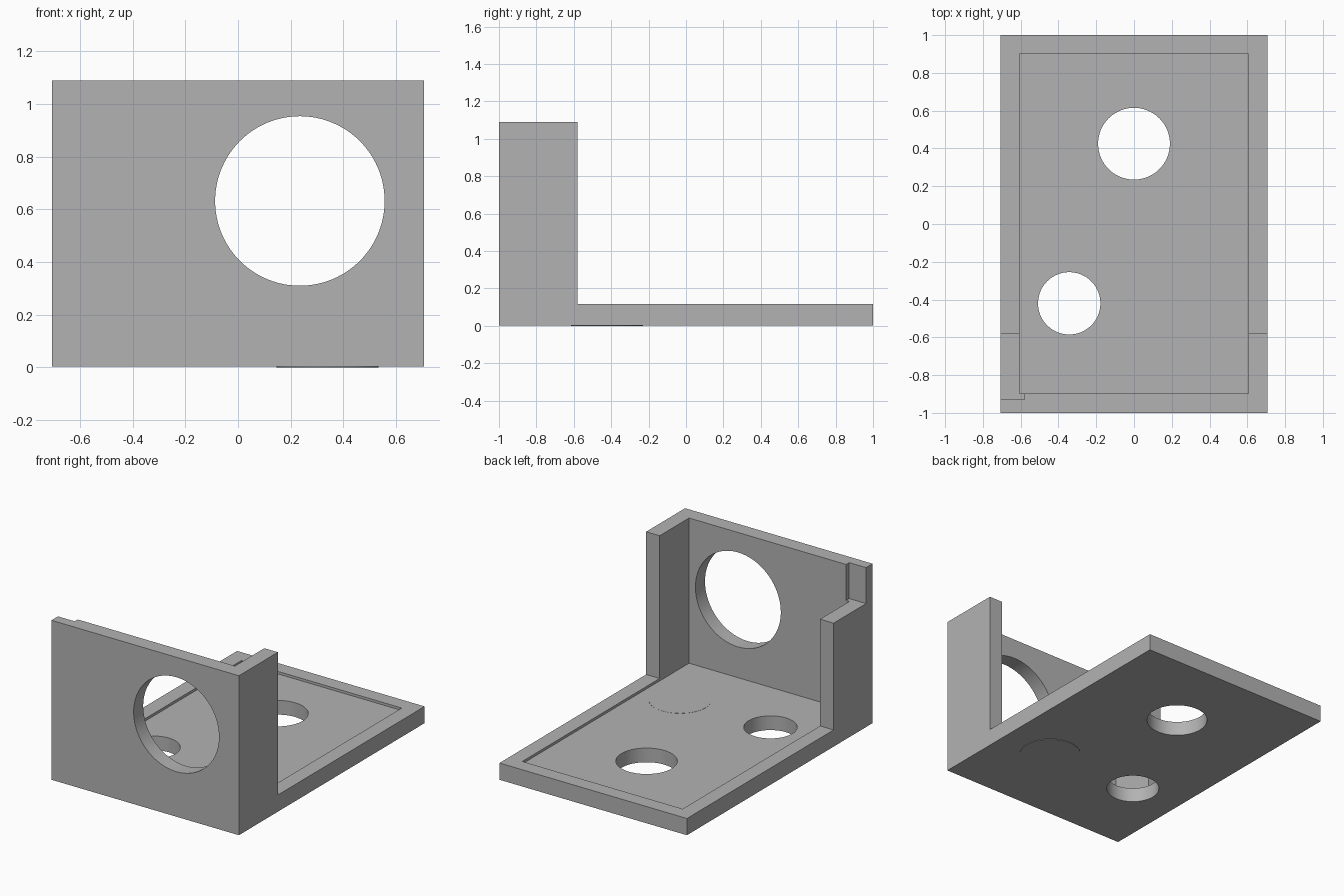
import bpy
import math

cube = bpy.data.objects.get("Cube")
if cube:
    bpy.data.objects.remove(cube, do_unlink=True)

# One plain grey for everything
grey = bpy.data.materials.new("plain grey")
grey.use_nodes = True
grey.diffuse_color = (0.45, 0.45, 0.45, 1)
grey.node_tree.nodes["Principled BSDF"].inputs["Base Color"].default_value = grey.diffuse_color


def box(name, low, high):
    centre = [(a + b) / 2 for a, b in zip(low, high)]
    bpy.ops.mesh.primitive_cube_add(size=1, location=centre)
    ob = bpy.context.object
    ob.name = name
    ob.scale = [b - a for a, b in zip(low, high)]
    bpy.ops.object.transform_apply(location=True, rotation=True, scale=True)
    ob.data.materials.append(grey)
    return ob


def cylinder(name, centre, radius, depth, tilt=0):
    bpy.ops.mesh.primitive_cylinder_add(vertices=96, radius=radius, depth=depth,
                                        location=centre, rotation=(tilt, 0, 0))
    ob = bpy.context.object
    ob.name = name
    bpy.ops.object.transform_apply(location=True, rotation=True, scale=True)
    ob.data.materials.append(grey)
    return ob


def cut(target, cutter):
    mod = target.modifiers.new("cut", 'BOOLEAN')
    mod.operation = 'DIFFERENCE'
    mod.solver = 'EXACT'
    mod.object = cutter
    bpy.context.view_layer.objects.active = target
    bpy.ops.object.modifier_apply(modifier=mod.name)
    bpy.data.objects.remove(cutter, do_unlink=True)


half_width, bottom, top = 0.707, 0.003, 1.09
rim, floor = 0.117, 0.1
inner = 0.605
wall_end, wall_inside = -0.58, -0.897

# Bracket: a block carved down to a base plate, front wall and two side walls
bracket = box("bracket", (-half_width, -1, bottom), (half_width, 1, top))
cut(bracket, box("open_back", (-1, wall_end, rim), (1, 1.5, 2)))
cut(bracket, box("inside_tray", (-inner, wall_inside, floor), (inner, 0.9, 2)))

# Lowered right wall with a shallow notch into the front wall
cut(bracket, box("right_notch", (-1, -0.93, 0.845), (-0.58, -0.4, 2)))

# Round openings
cut(bracket, cylinder("front_opening", (0.235, -1, 0.632), 0.322, 0.5, math.pi / 2))
cut(bracket, cylinder("back_hole", (0, 0.425, 0), 0.19, 0.6))
cut(bracket, cylinder("right_hole", (-0.343, -0.42, 0), 0.165, 0.6))

# Filled left hole, standing just proud of the plate
plug_top = floor + 0.001
plug = cylinder("left_plug", (0.34, -0.422, plug_top / 2), 0.193, plug_top)

for ob in (bracket, plug):
    bpy.ops.object.select_all(action='DESELECT')
    ob.select_set(True)
    bpy.context.view_layer.objects.active = ob
    bpy.ops.object.shade_smooth_by_angle(angle=math.radians(30))
